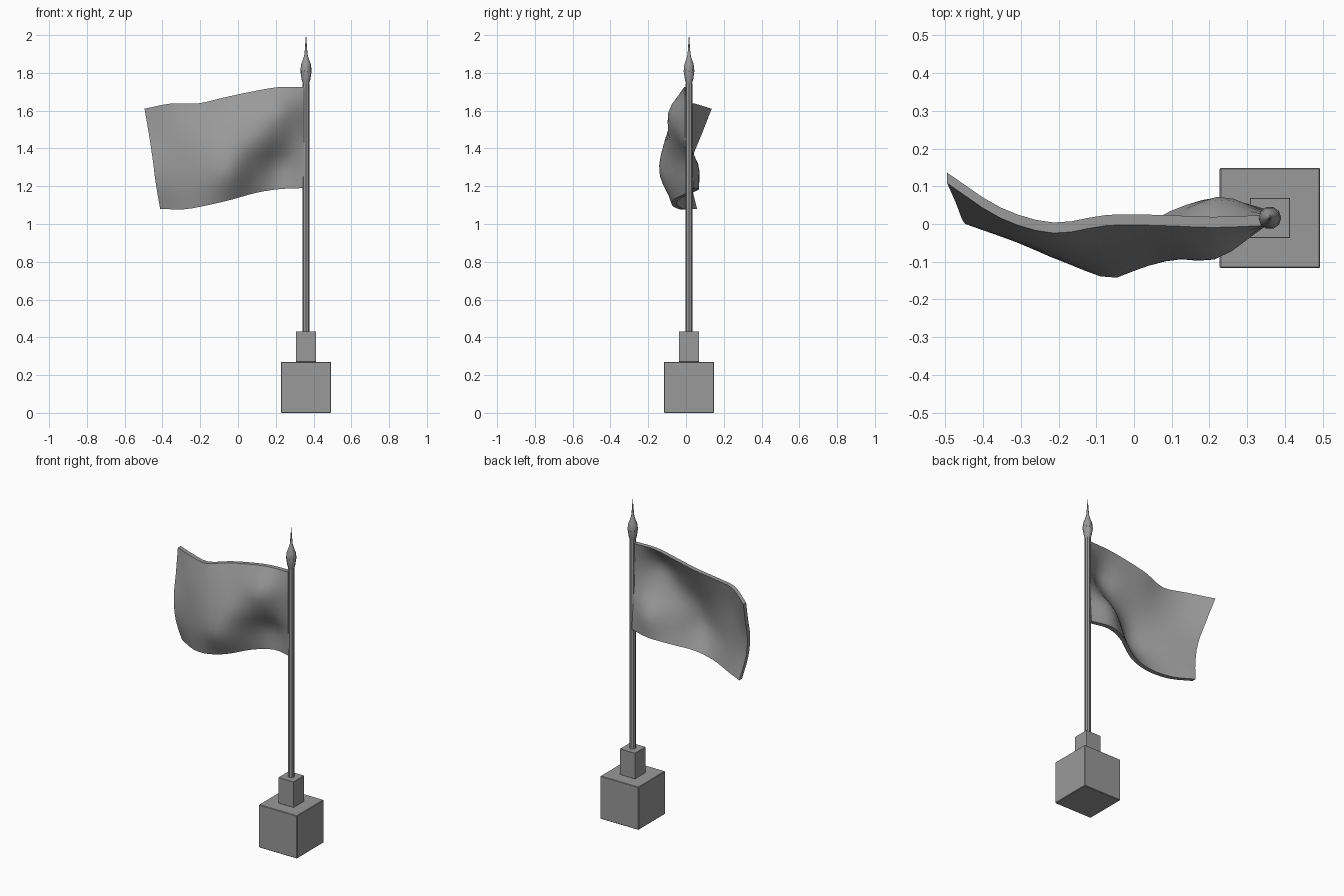
import bpy, bmesh, math
from mathutils import Vector

if "Cube" in bpy.data.objects:
    bpy.data.objects.remove(bpy.data.objects["Cube"], do_unlink=True)

grey = bpy.data.materials.new("stone_grey")
grey.use_nodes = True
COLOUR = (0.32, 0.32, 0.32, 1)
grey.diffuse_color = COLOUR
grey.node_tree.nodes["Principled BSDF"].inputs["Base Color"].default_value = COLOUR

PX, PY = 0.36, 0.016  # pole axis


def finish(name, bm, smooth=None):
    bmesh.ops.recalc_face_normals(bm, faces=bm.faces)
    mesh = bpy.data.meshes.new(name)
    bm.to_mesh(mesh)
    bm.free()
    mesh.materials.append(grey)
    obj = bpy.data.objects.new(name, mesh)
    bpy.context.collection.objects.link(obj)
    if smooth:
        bpy.ops.object.select_all(action='DESELECT')
        obj.select_set(True)
        bpy.context.view_layer.objects.active = obj
        bpy.ops.object.shade_smooth_by_angle(angle=math.radians(smooth))
    return obj


def block(name, width, z0, z1, bevel):
    bm = bmesh.new()
    bmesh.ops.create_cube(bm, size=1)
    for v in bm.verts:
        v.co = (PX + v.co.x * width, PY + v.co.y * width, z0 + (v.co.z + 0.5) * (z1 - z0))
    bmesh.ops.bevel(bm, geom=bm.edges[:], offset=bevel, segments=1, affect='EDGES')
    return finish(name, bm)


def lathe(name, profile, sides, smooth=None):
    """Revolve (radius, z) points round the pole axis."""
    bm = bmesh.new()
    rings = [[bm.verts.new((PX + r * math.cos(2 * math.pi * i / sides),
                            PY + r * math.sin(2 * math.pi * i / sides), z))
              for i in range(sides)] for r, z in profile]
    for a, b in zip(rings, rings[1:]):
        for i in range(sides):
            j = (i + 1) % sides
            bm.faces.new((a[i], a[j], b[j], b[i]))
    bm.faces.new(rings[0])
    bm.faces.new(rings[-1])
    return finish(name, bm, smooth)


def spline(values, t):
    """Catmull-Rom through evenly spaced values, t from 0 to 1."""
    n = len(values) - 1
    k = min(int(t * n), n - 1)
    f = t * n - k
    b, c = values[k], values[k + 1]
    a = values[k - 1] if k > 0 else 2 * b - c
    d = values[k + 2] if k + 2 <= n else 2 * c - b
    return b + 0.5 * f * (c - a + f * (2 * a - 5 * b + 4 * c - d + f * (3 * (b - c) + d - a)))


# Plinth, pole and spear-tipped finial
block("base_block", 0.266, 0, 0.27, 0.003)
block("pole_socket", 0.106, 0.27, 0.432, 0.001)
lathe("pole", [(0.018, 0.43), (0.018, 1.745)], 8)
lathe("finial", [(0.014, 1.735), (0.023, 1.765), (0.03, 1.81), (0.026, 1.845),
                 (0.013, 1.88), (0.008, 1.9), (0.0006, 2.0)], 10, 35)

# Waving flag: edge heights and fold depths, from the pole to the free end
TOP = [1.726, 1.724, 1.70, 1.67, 1.638, 1.638, 1.61]
BOTTOM = [1.19, 1.185, 1.165, 1.13, 1.10, 1.078, 1.08]
FREE_X = [-0.495, -0.472, -0.452, -0.435, -0.412]
FOLDS = [
    [0.01, 0.005, 0.01, 0.01, -0.01, 0.03, 0.122],
    [0.01, -0.08, -0.06, -0.055, -0.05, -0.01, 0.07],
    [0.01, -0.04, -0.085, -0.11, -0.08, -0.03, 0.02],
    [0.015, 0.05, -0.03, -0.125, -0.09, -0.035, 0.015],
    [0.025, 0.055, 0.02, -0.05, -0.06, -0.02, 0.045],
]
COLS, ROWS, THICK = 18, 12, 0.028
bm = bmesh.new()
grid = []
for r in range(ROWS + 1):
    v = r / ROWS
    free_x = spline(FREE_X, v)
    row = []
    for c in range(COLS + 1):
        u = c / COLS
        x = 0.35 + (free_x - 0.35) * u
        top, bottom = spline(TOP, u), spline(BOTTOM, u)
        y = spline([spline(line, u) for line in FOLDS], v)
        row.append(bm.verts.new((x, y - THICK / 2, top + (bottom - top) * v)))
    grid.append(row)
for a, b in zip(grid, grid[1:]):
    for i in range(COLS):
        bm.faces.new((a[i], a[i + 1], b[i + 1], b[i]))
back = bmesh.ops.extrude_face_region(bm, geom=bm.faces[:], use_keep_orig=True)
bmesh.ops.translate(bm, vec=Vector((0, THICK, 0)),
                    verts=[g for g in back["geom"] if isinstance(g, bmesh.types.BMVert)])
finish("flag", bm, 40)
